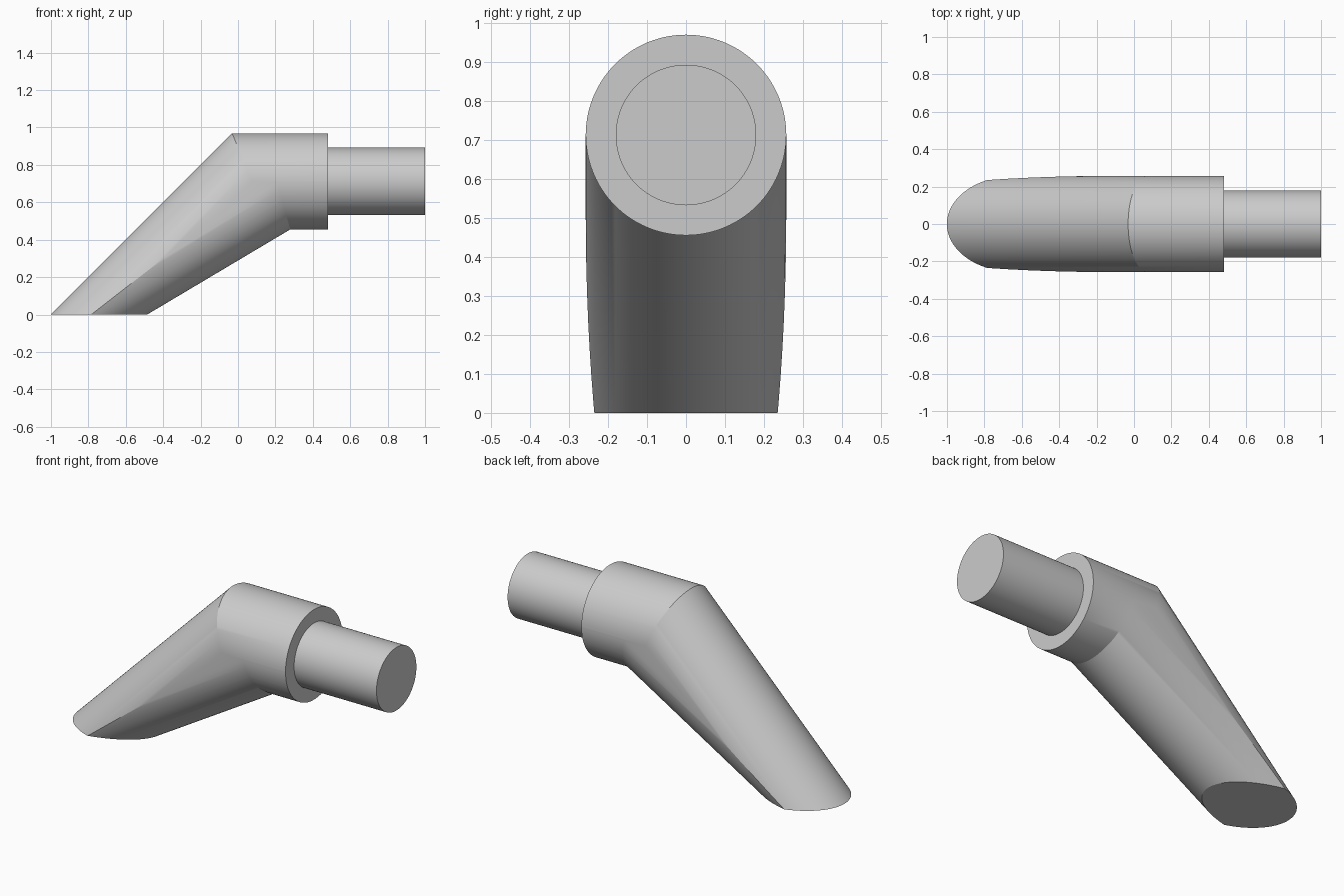
import bpy, bmesh, math
from mathutils import Matrix

cube = bpy.data.objects.get("Cube")
if cube:
    bpy.data.objects.remove(cube, do_unlink=True)

R = 0.257            # body radius
AXIS_Z = 0.712       # height of the horizontal axis
COLLAR_X = 0.48      # flat end of the collar
UP_X, UP_SLOPE = -0.637, 1.0       # upper arm axis: ground position and slope
LOW_X, LOW_SLOPE = -0.988, 0.595   # lower arm axis
UP_K = math.hypot(1, UP_SLOPE)
LOW_K = math.hypot(1, LOW_SLOPE)

grey = bpy.data.materials.new("light_grey")
grey.use_nodes = True
grey.diffuse_color = (0.6, 0.6, 0.6, 1)
grey.node_tree.nodes["Principled BSDF"].inputs["Base Color"].default_value = (0.6, 0.6, 0.6, 1)


def finish(bm, name):
    bmesh.ops.remove_doubles(bm, verts=bm.verts, dist=1e-5)
    bmesh.ops.recalc_face_normals(bm, faces=bm.faces)
    mesh = bpy.data.meshes.new(name)
    bm.to_mesh(mesh)
    bm.free()
    mesh.materials.append(grey)
    obj = bpy.data.objects.new(name, mesh)
    bpy.context.collection.objects.link(obj)
    bpy.ops.object.select_all(action='DESELECT')
    obj.select_set(True)
    bpy.context.view_layer.objects.active = obj
    bpy.ops.object.shade_smooth_by_angle(angle=math.radians(20))
    return obj


def outline(h):
    """Side outline of the bent body where its half-height is h."""
    up = lambda z: UP_X + (z - h * UP_K) / UP_SLOPE
    low = lambda z: LOW_X + (z + h * LOW_K) / LOW_SLOPE
    top, bottom = AXIS_Z + h, AXIS_Z - h
    # Where the two arm surfaces meet above the ground, they form a crease
    z = max(0, (up(0) - low(0)) / (1 / LOW_SLOPE - 1 / UP_SLOPE))
    return [(up(z), z), (up(top), top), (COLLAR_X, top),
            (COLLAR_X, bottom), (low(bottom), bottom), (low(z), z)]


# Bent body: side outlines lofted across its width
steps = 56
angles = [math.pi * (i / steps - 0.5) for i in range(steps + 1)]
corner_h = (UP_X - LOW_X) / (UP_K / UP_SLOPE + LOW_K / LOW_SLOPE)
corner = math.acos(corner_h / R)
angles = sorted(angles + [corner, -corner])
bm = bmesh.new()
rings = []
for a in angles:
    h = max(R * math.cos(a), 0)
    rings.append([bm.verts.new((x, R * math.sin(a), z)) for x, z in outline(h)])
for a, b in zip(rings, rings[1:]):
    for i in range(len(a)):
        j = (i + 1) % len(a)
        bm.faces.new((a[i], a[j], b[j], b[i]))
for ring in (rings[0], rings[-1]):
    bm.faces.new((ring[0], ring[1], ring[4]))
finish(bm, "bent_body")

# Peg
bm = bmesh.new()
start = COLLAR_X - 0.01
bmesh.ops.create_cone(bm, cap_ends=True, segments=96, radius1=0.18, radius2=0.18, depth=1 - start)
bmesh.ops.transform(bm, verts=bm.verts,
                    matrix=Matrix.Translation(((1 + start) / 2, 0, AXIS_Z)) @ Matrix.Rotation(math.pi / 2, 4, 'Y'))
finish(bm, "peg")
